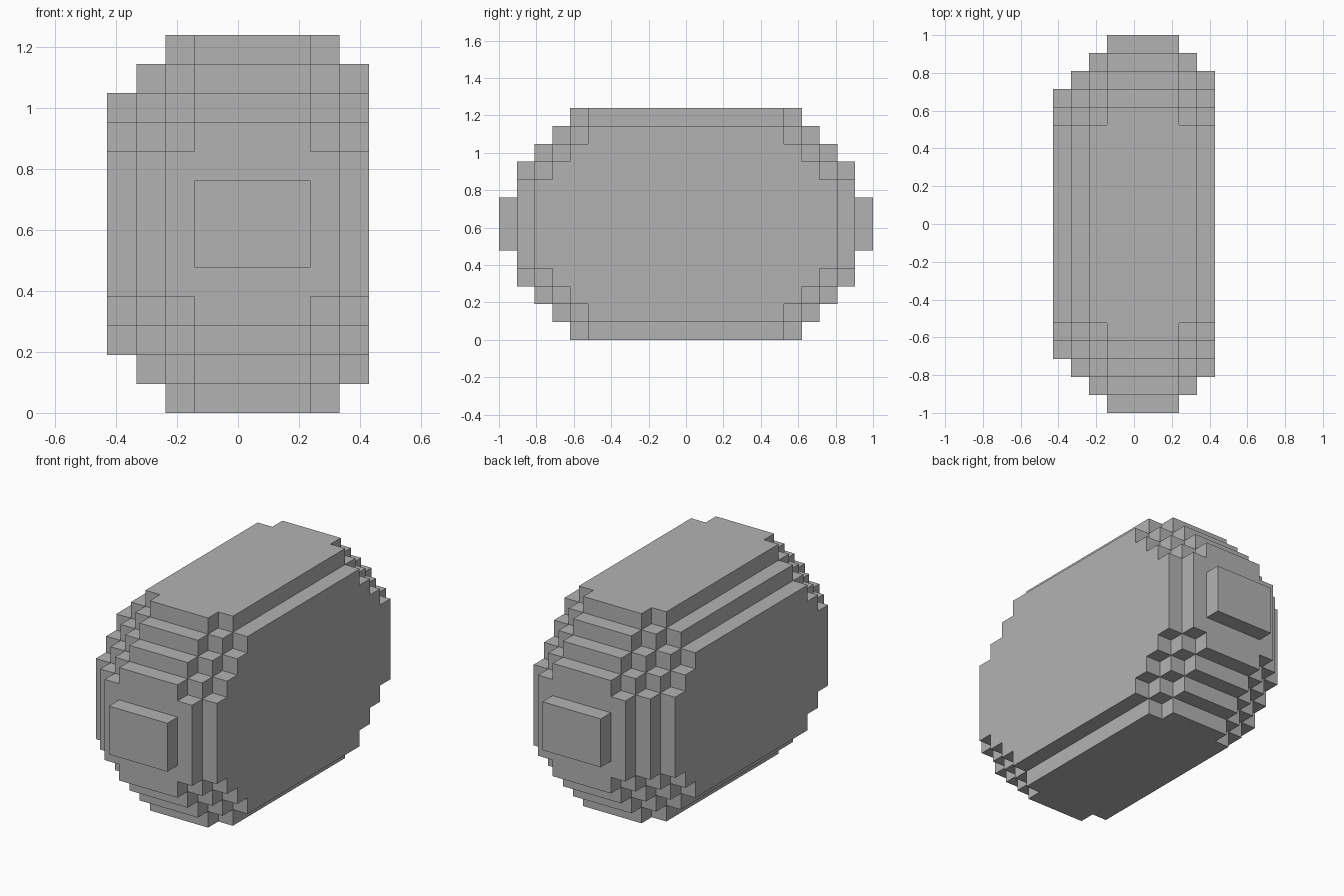
import bpy
import bmesh
from mathutils import Vector

cube = bpy.data.objects.get("Cube")
if cube:
    bpy.data.objects.remove(cube, do_unlink=True)

NX, NY, NZ = 9, 21, 13          # block counts along each axis
U = 2 / NY                      # block size

grey = bpy.data.materials.new("stone_grey")
grey.use_nodes = True
colour = (0.45, 0.45, 0.45, 1)
grey.diffuse_color = colour
grey.node_tree.nodes["Principled BSDF"].inputs["Base Color"].default_value = colour


def place(i, j, k):
    """Grid corner to model position."""
    return Vector(((i - NX / 2) * U, (j - NY / 2) * U, k * U))


def finish(name, bm):
    bmesh.ops.remove_doubles(bm, verts=bm.verts, dist=U / 100)
    bmesh.ops.recalc_face_normals(bm, faces=bm.faces)
    mesh = bpy.data.meshes.new(name)
    bm.to_mesh(mesh)
    bm.free()
    mesh.materials.append(grey)
    bpy.context.collection.objects.link(bpy.data.objects.new(name, mesh))


def solid(cell):
    """Stepped rounding: depth below each side decides which blocks exist."""
    i, j, k = cell
    if not (0 <= i < NX and 1 <= j < NY - 1 and 0 <= k < NZ):
        return False
    dx = min(i, NX - i, 3)      # the left side is sliced one block short
    dy = min(j, NY - 1 - j, 5)
    dz = min(k, NZ - 1 - k, 4)
    return dx + dy + dz >= 7


# Stepped body: a quad on every exposed block side
bm = bmesh.new()
for i in range(NX):
    for j in range(NY):
        for k in range(NZ):
            cell = (i, j, k)
            if not solid(cell):
                continue
            for axis in range(3):
                for side in (0, 1):
                    beside = list(cell)
                    beside[axis] += 2 * side - 1
                    if solid(beside):
                        continue
                    corners = []
                    for a, b in ((0, 0), (1, 0), (1, 1), (0, 1)):
                        p = list(cell)
                        p[axis] += side
                        p[(axis + 1) % 3] += a
                        p[(axis + 2) % 3] += b
                        corners.append(bm.verts.new(place(*p)))
                    if not side:
                        corners.reverse()
                    bm.faces.new(corners)
finish("stepped_body", bm)

# Raised plates on both ends
for name, j in (("front_plate", 0), ("back_plate", NY - 1)):
    low, high = place(3, j, 5), place(7, j + 1, 8)
    bm = bmesh.new()
    bmesh.ops.create_cube(bm, size=1)
    for v in bm.verts:
        v.co = (low + high) / 2 + v.co * (high - low)
    finish(name, bm)
